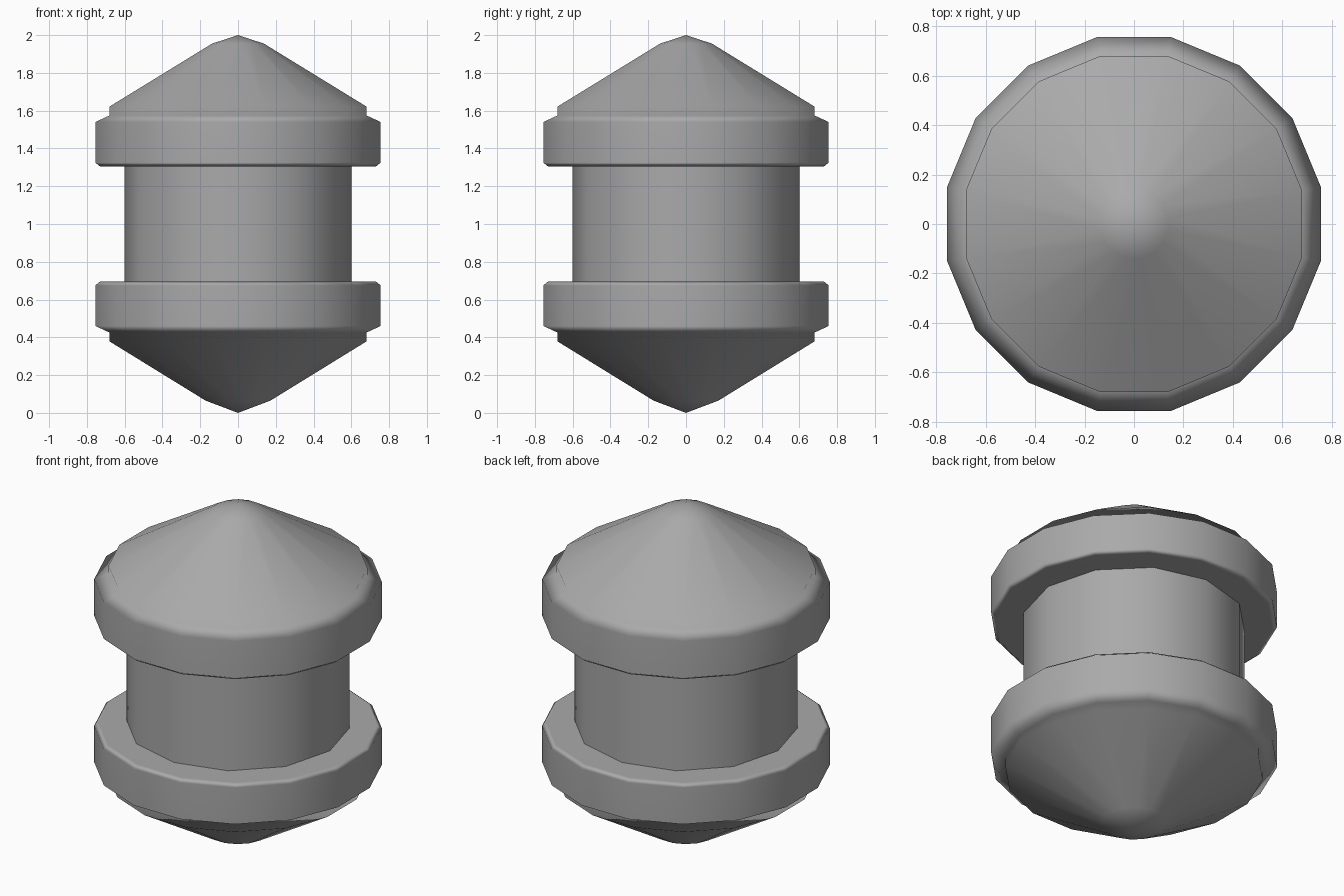
import bpy, bmesh, math

if "Cube" in bpy.data.objects:
    bpy.data.objects.remove(bpy.data.objects["Cube"], do_unlink=True)

GREY = (0.4, 0.4, 0.4, 1.0)
grey = bpy.data.materials.new("plain grey")
grey.use_nodes = True
grey.diffuse_color = GREY
grey.node_tree.nodes["Principled BSDF"].inputs["Base Color"].default_value = GREY


def lathe(name, profile, sides, turn=0.0):
    """Spin a (radius, height) profile around z into a smooth object."""
    bm = bmesh.new()
    rings = []
    for radius, height in profile:
        count = sides if radius > 0 else 1
        rings.append([bm.verts.new((radius * math.cos(a), radius * math.sin(a), height))
                      for a in (turn + math.tau * i / sides for i in range(count))])
    for low, high in zip(rings, rings[1:]):
        for i in range(sides):
            j = (i + 1) % sides
            corners = [low[i % len(low)], low[j % len(low)],
                       high[j % len(high)], high[i % len(high)]]
            bm.faces.new(list(dict.fromkeys(corners)))
    bmesh.ops.recalc_face_normals(bm, faces=bm.faces[:])
    for face in bm.faces:
        face.smooth = True
    mesh = bpy.data.meshes.new(name)
    bm.to_mesh(mesh)
    bm.free()
    mesh.materials.append(grey)
    obj = bpy.data.objects.new(name, mesh)
    bpy.context.collection.objects.link(obj)
    # Large faces keep their own shading, narrow bevels blend between them
    obj.modifiers.new("weighted_normals", 'WEIGHTED_NORMAL').weight = 80
    return obj


# Cap: flat underside, bevelled rim, small step, cone and blunt tip,
# with heights measured away from the middle of the model
def cap_profile(direction, shoulder):
    points = [(0, 0.305), (0.745, 0.305), (0.77, 0.325), (0.77, 0.54),
              (0.693, 0.575), (0.693, 0.622), shoulder, (0, 1.0)]
    return [(radius, 1 + direction * height) for radius, height in points]


half_step = math.pi / 16
lathe("top_cap", cap_profile(1, (0.14, 0.955)), 16, half_step)
lathe("bottom_cap", cap_profile(-1, (0.175, 0.935)), 16, half_step)

# Central drum between the caps
lathe("drum", [(0.6, 0.68), (0.6, 1.32)], 12)
